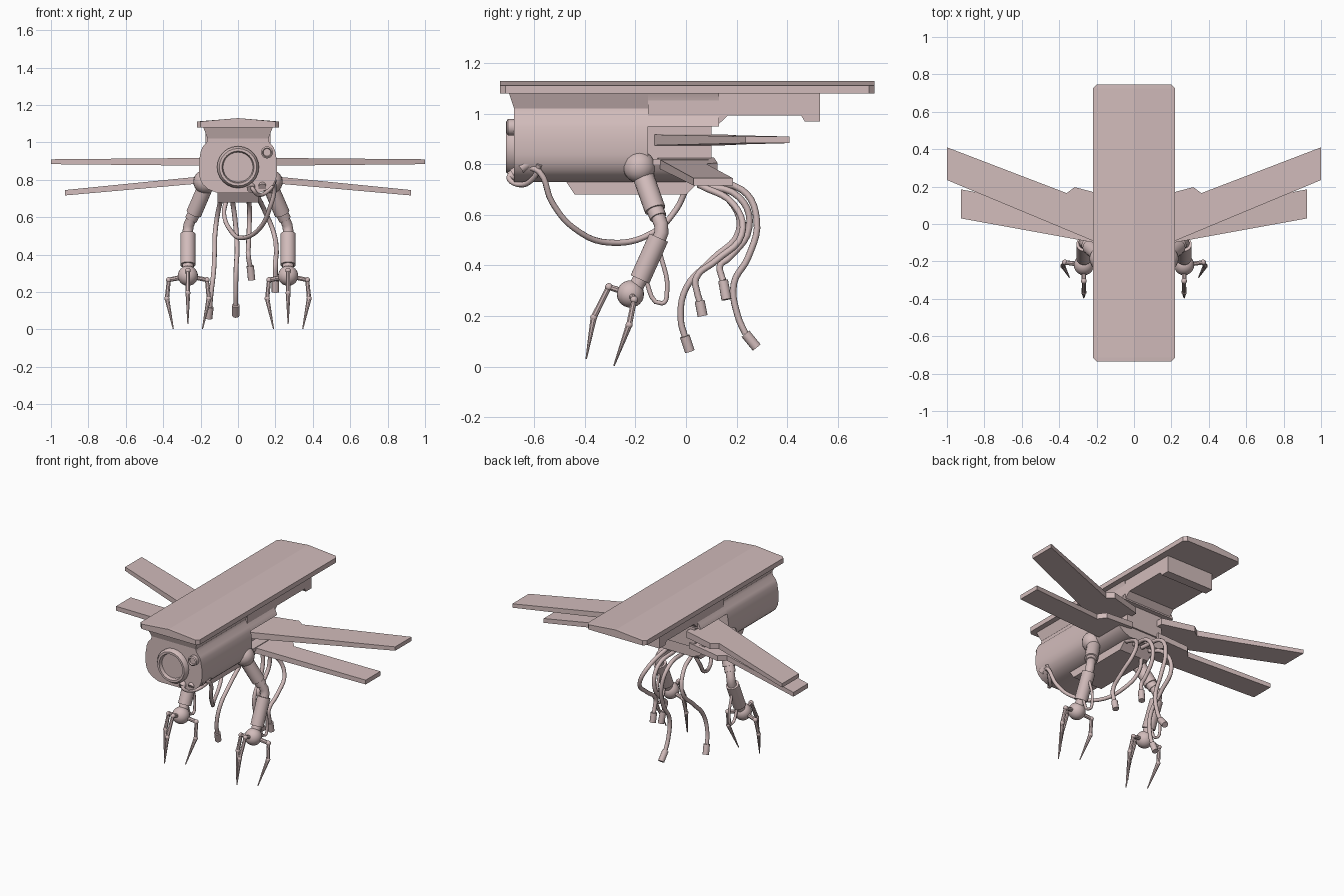
import bpy, bmesh, math
from mathutils import Vector

if "Cube" in bpy.data.objects:
    bpy.data.objects.remove(bpy.data.objects["Cube"])

MAT = bpy.data.materials.new("dusty_pink_metal")
MAT.diffuse_color = (0.64, 0.50, 0.495, 1)
MAT.use_nodes = True
MAT.node_tree.nodes["Principled BSDF"].inputs["Base Color"].default_value = MAT.diffuse_color


def finish(name, bm, smooth=False):
    bmesh.ops.recalc_face_normals(bm, faces=bm.faces)
    me = bpy.data.meshes.new(name)
    bm.to_mesh(me)
    bm.free()
    me.materials.append(MAT)
    ob = bpy.data.objects.new(name, me)
    bpy.context.collection.objects.link(ob)
    if smooth:
        bpy.ops.object.select_all(action='DESELECT')
        ob.select_set(True)
        bpy.context.view_layer.objects.active = ob
        bpy.ops.object.shade_smooth_by_angle(angle=math.radians(40))
    return ob


def loft(name, loops, smooth=False):
    """Skin matching closed loops and cap both ends."""
    bm = bmesh.new()
    rings = [[bm.verts.new(p) for p in lp] for lp in loops]
    n = len(rings[0])
    for a, b in zip(rings, rings[1:]):
        for i in range(n):
            bm.faces.new((a[i], a[(i + 1) % n], b[(i + 1) % n], b[i]))
    bm.faces.new(rings[0])
    bm.faces.new(rings[-1])
    return finish(name, bm, smooth)


def rod(name, stations, sides=16):
    """Round rod through (point, radius) stations; all rings face end to end per joint."""
    pts = [Vector(p) for p, r in stations]
    loops = []
    for i, (p, r) in enumerate(stations):
        d = (pts[min(i + 1, len(pts) - 1)] - pts[max(i - 1, 0)]).normalized()
        u = d.cross(Vector((0.9, 0.3, 0.2))).normalized()
        v = d.cross(u)
        loops.append([pts[i] + r * (math.cos(t) * u + math.sin(t) * v)
                      for t in (2 * math.pi * k / sides for k in range(sides))])
    return loft(name, loops, True)


def ball(name, c, r):
    bm = bmesh.new()
    bmesh.ops.create_uvsphere(bm, u_segments=20, v_segments=12, radius=r)
    bmesh.ops.translate(bm, verts=bm.verts, vec=c)
    return finish(name, bm, True)


def hose(name, pts, r=0.013):
    cu = bpy.data.curves.new(name, 'CURVE')
    cu.dimensions = '3D'
    cu.bevel_depth, cu.bevel_resolution, cu.resolution_u = r, 2, 5
    cu.use_fill_caps = True
    sp = cu.splines.new('BEZIER')
    sp.bezier_points.add(len(pts) - 1)
    for b, p in zip(sp.bezier_points, pts):
        b.co = p
        b.handle_left_type = b.handle_right_type = 'AUTO'
    cu.materials.append(MAT)
    ob = bpy.data.objects.new(name, cu)
    bpy.context.collection.objects.link(ob)
    bpy.ops.object.select_all(action='DESELECT')
    ob.select_set(True)
    bpy.context.view_layer.objects.active = ob
    bpy.ops.object.convert(target='MESH')


def mirrored(half):
    return half + [(-x, z) for x, z in reversed(half)]


def section(name, half, y0, y1, smooth=True):
    prof = mirrored(half)
    return loft(name, [[(x, y, z) for x, z in prof] for y in (y0, y1)], smooth)


# top board with a shallow ridge and clipped corners
def board_loop(y, w):
    return [(-w, y, 1.08), (w, y, 1.08), (w, y, 1.112), (0, y, 1.13), (-w, y, 1.112)]


loft("top_board", [board_loop(y, w) for y, w in
                   ((-0.735, 0.2), (-0.715, 0.22), (0.725, 0.22), (0.745, 0.2))])

# body: full front section, then rear with side recesses for the wings
neck = [(0.185, 1.08), (0.163, 1.02)]
shoulder = [(0.168, 1.0), (0.19, 0.975), (0.2, 0.95)]
belly = [(0.208, 0.9), (0.209, 0.84), (0.203, 0.805), (0.188, 0.775), (0.16, 0.75), (0.11, 0.73)]
loft("body_neck", [[(x, y, z) for x, z in mirrored(neck)] for y in (-0.68, -0.15)])
bm_neck = [(0.185, -0.7, 1.08), (-0.185, -0.7, 1.08), (-0.163, -0.68, 1.02), (0.163, -0.68, 1.02)]
loft("neck_front_lip", [bm_neck, [(x, -0.66, z) for x, y, z in bm_neck]])
section("body_front", neck[1:] + shoulder + belly, -0.68, -0.15)
section("body_rear_roof", neck + shoulder, -0.15, 0.13)
section("body_rear_core", [(0.135, 0.96), (0.135, 0.8)], -0.15, 0.1, False)
section("body_rear_floor", belly[2:], -0.15, 0.09)
section("belly_sill", [(0.203, 0.822), (0.203, 0.8)], -0.13, 0.09, False)

# tail beam under the board
tail = [(-0.15, 1.08), (0.53, 1.08), (0.53, 0.97), (0.47, 0.97), (0.455, 0.993),
        (0.165, 0.993), (0.12, 0.95), (-0.15, 0.95)]
loft("tail_beam", [[(x, y, z) for y, z in tail] for x in (-0.175, 0.175)])

# belly plate
keel = [(-0.48, 0.74), (-0.44, 0.68), (0.0, 0.68), (0.06, 0.74)]
loft("belly_plate", [[(x, y, z) for y, z in keel] for x in (-0.11, 0.11)])


# front lenses: revolved rings with a recessed disc
def lens(name, cx, cz, rings):
    loops = [[(cx + r * math.cos(t), y, cz + r * math.sin(t))
              for t in (2 * math.pi * k / 24 for k in range(24))] for r, y in rings]
    loft(name, loops, True)


lens("main_lens", 0, 0.868, [(0.112, -0.67), (0.112, -0.695), (0.1, -0.712), (0.086, -0.712),
                             (0.08, -0.69)])
lens("small_lens", 0.155, 0.947, [(0.032, -0.67), (0.032, -0.705), (0.024, -0.71), (0.02, -0.7)])

# wings, mirrored left and right
upper = [(0.1, -0.14), (1.0, 0.235), (1.0, 0.41), (0.36, 0.165), (0.317, 0.197), (0.1, 0.14)]
lower = [(0.1, -0.12), (0.925, 0.03), (0.925, 0.185), (0.36, 0.08), (0.32, 0.125), (0.1, 0.11)]


def wing(name, plan, s, top, bottom):
    loft(name, [[(s * x, y, z0 + (z1 - z0) * (x - 0.1) / 0.9) for x, y in plan]
                for z0, z1 in (top, bottom)])


for s, side in ((1, "right"), (-1, "left")):
    wing("upper_wing_" + side, upper, s, (0.918, 0.91), (0.875, 0.884))
    wing("lower_wing_" + side, lower, s, (0.828, 0.738), (0.79, 0.71))

    # arm
    P = lambda x, y, z: (s * x, y, z)
    ball("shoulder_" + side, P(0.175, -0.185, 0.79), 0.064)
    rod("upper_arm_" + side, [(P(0.178, -0.17, 0.755), 0.042), (P(0.236, -0.122, 0.62), 0.042)])
    rod("arm_collar_" + side, [(P(0.233, -0.124, 0.625), 0.034), (P(0.25, -0.11, 0.59), 0.034)])
    rod("elbow_" + side, [(P(0.245, -0.113, 0.6), 0.028), (P(0.263, -0.098, 0.56), 0.028),
                          (P(0.268, -0.097, 0.53), 0.028), (P(0.268, -0.112, 0.49), 0.028)])
    rod("forearm_" + side, [(P(0.268, -0.108, 0.51), 0.041), (P(0.268, -0.182, 0.345), 0.041)])
    rod("wrist_" + side, [(P(0.268, -0.18, 0.35), 0.03), (P(0.268, -0.21, 0.29), 0.03)])
    ball("wrist_ball_" + side, P(0.268, -0.22, 0.287), 0.054)
    hose("arm_cable_" + side, [P(0.268, -0.105, 0.46), P(0.268, -0.075, 0.3),
                               P(0.268, -0.095, 0.25), P(0.268, -0.17, 0.37)], 0.009)

    # claw: one finger forward and one to each side
    claws = {"front": [(0.268, -0.23, 0.29), (0.268, -0.305, 0.315), (0.268, -0.365, 0.195),
                       (0.268, -0.395, 0.03)]}
    for k, w in ((1, "outer"), (-1, "inner")):
        claws[w] = [(0.268 + k * 0.03, -0.215, 0.28), (0.268 + k * 0.102, -0.205, 0.265),
                    (0.268 + k * 0.112, -0.225, 0.165), (0.268 + k * 0.078, -0.285, 0.003)]
    for w, (a, b, c, d) in claws.items():
        n = f"{w}_finger_{side}_"
        rod(n + "root", [(P(*a), 0.013), (P(*b), 0.012)], 8)
        ball(n + "knuckle", P(*b), 0.015)
        rod(n + "middle", [(P(*b), 0.011), (P(*c), 0.012)], 8)
        ball(n + "joint", P(*c), 0.014)
        rod(n + "tip", [(P(*c), 0.013), (P(*d), 0.003)], 8)

# hanging rear hoses ending in plugs
hoses = [
    [(-0.08, 0.05, 0.72), (-0.1, 0.17, 0.66), (-0.12, 0.21, 0.54), (-0.125, 0.1, 0.42),
     (-0.13, 0.0, 0.31), (-0.145, -0.02, 0.18), (-0.15, -0.005, 0.12), (-0.157, 0.015, 0.06)],
    [(0.1, 0.05, 0.72), (0.14, 0.19, 0.64), (0.19, 0.22, 0.52), (0.205, 0.12, 0.42),
     (0.2, 0.04, 0.35), (0.2, 0.045, 0.29), (0.2, 0.054, 0.26), (0.2, 0.066, 0.2)],
    [(0.04, 0.05, 0.72), (0.06, 0.21, 0.67), (0.06, 0.25, 0.55), (0.055, 0.17, 0.43),
     (0.055, 0.135, 0.4), (0.06, 0.14, 0.36), (0.065, 0.147, 0.34), (0.073, 0.16, 0.265)],
    [(-0.02, 0.05, 0.72), (-0.03, 0.22, 0.7), (-0.015, 0.28, 0.58), (-0.005, 0.245, 0.43),
     (-0.01, 0.19, 0.33), (-0.012, 0.205, 0.2), (-0.012, 0.235, 0.13), (-0.012, 0.28, 0.075)],
]
for i, pts in enumerate(hoses, 1):
    hose(f"rear_hose_{i}", pts[:-1])
    rod(f"hose_plug_{i}", [(pts[-2], 0.02), (pts[-1], 0.02)], 12)

# front looping hose with sockets at the lower corner
hose("looping_hose", [(0.18, -0.62, 0.79), (0.195, -0.58, 0.77), (0.17, -0.53, 0.65),
                      (0.12, -0.44, 0.545), (0.03, -0.3, 0.49), (-0.04, -0.13, 0.53),
                      (-0.075, -0.04, 0.62), (-0.06, 0.0, 0.7)], 0.012)
hose("short_hose", [(0.07, -0.67, 0.77), (0.08, -0.70, 0.75), (0.11, -0.66, 0.72),
                    (0.17, -0.6, 0.75), (0.2, -0.58, 0.8)], 0.011)
for i, (x, y, z) in enumerate([(0.07, -0.68, 0.765), (0.13, -0.67, 0.775), (0.18, -0.64, 0.8)], 1):
    rod(f"hose_socket_{i}", [((x, y + 0.04, z + 0.02), 0.022), ((x, y - 0.015, z - 0.015), 0.022)], 10)
